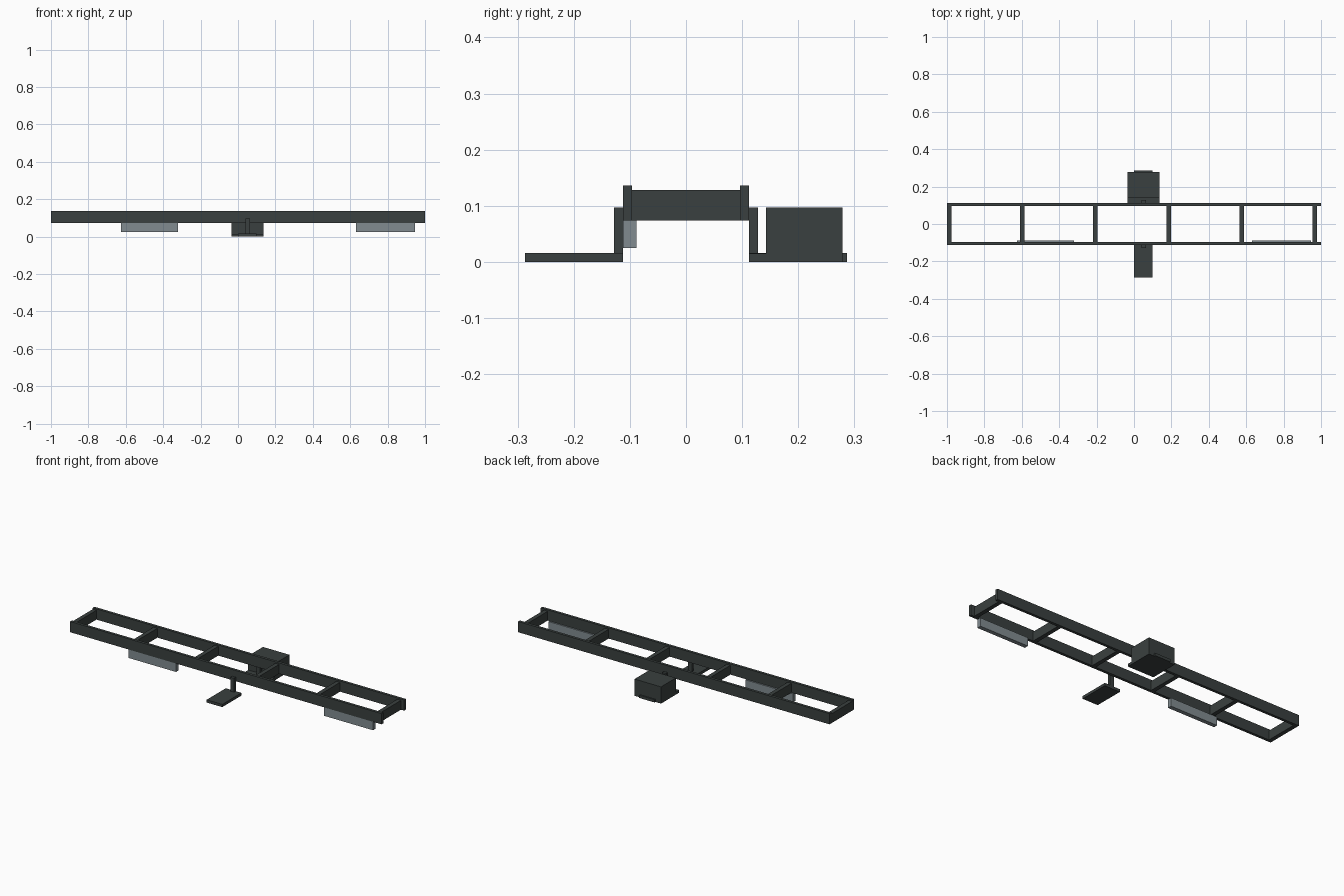
import bpy
import bmesh

old = bpy.data.objects.get("Cube")
if old:
    bpy.data.objects.remove(old, do_unlink=True)


def material(name, colour):
    mat = bpy.data.materials.new(name)
    mat.use_nodes = True
    mat.diffuse_color = (*colour, 1)
    mat.node_tree.nodes["Principled BSDF"].inputs["Base Color"].default_value = (*colour, 1)
    return mat


dark = material("dark steel", (0.042, 0.051, 0.050))
grey = material("light grey", (0.22, 0.26, 0.28))


def box(name, xs, ys, zs, mat):
    """Add a flat-sided box from its limits on each axis."""
    mesh = bpy.data.meshes.new(name)
    bm = bmesh.new()
    bmesh.ops.create_cube(bm, size=1)
    limits = (xs, ys, zs)
    for v in bm.verts:
        for i, (low, high) in enumerate(limits):
            v.co[i] = max(low, high) if v.co[i] > 0 else min(low, high)
    bm.to_mesh(mesh)
    bm.free()
    mesh.materials.append(mat)
    obj = bpy.data.objects.new(name, mesh)
    bpy.context.collection.objects.link(obj)
    return obj


inner, outer = 0.096, 0.112
bottom, top = 0.074, 0.136

# Long rails, with a hanging post and foot plate on each side
for side, label in ((-1, "front"), (1, "back")):
    box(label + "_rail", (-1, 1), (side * inner, side * outer), (bottom, top), dark)
    box(label + "_post", (0.04, 0.064), (side * outer, side * 0.128), (0, 0.097), dark)
    box(label + "_step", (0, 0.1), (side * outer, side * 0.287), (0, 0.016), dark)

# Cross members, evenly spaced
for i in range(6):
    x = -0.988 + i * 0.391
    box(f"cross_member_{i + 1}", (x - 0.012, x + 0.012), (-inner, inner), (bottom, 0.128), dark)

# Box on its wide tray at the back
box("tray", (-0.035, 0.135), (outer, 0.279), (0, 0.015), dark)
box("storage_box", (-0.035, 0.135), (0.143, 0.279), (0.014, 0.097), dark)

# Pale plates hung under the front rail
for label, xs in (("right", (-0.625, -0.32)), ("left", (0.63, 0.945))):
    box(label + "_hanging_plate", xs, (-outer, -0.088), (0.025, bottom), grey)
